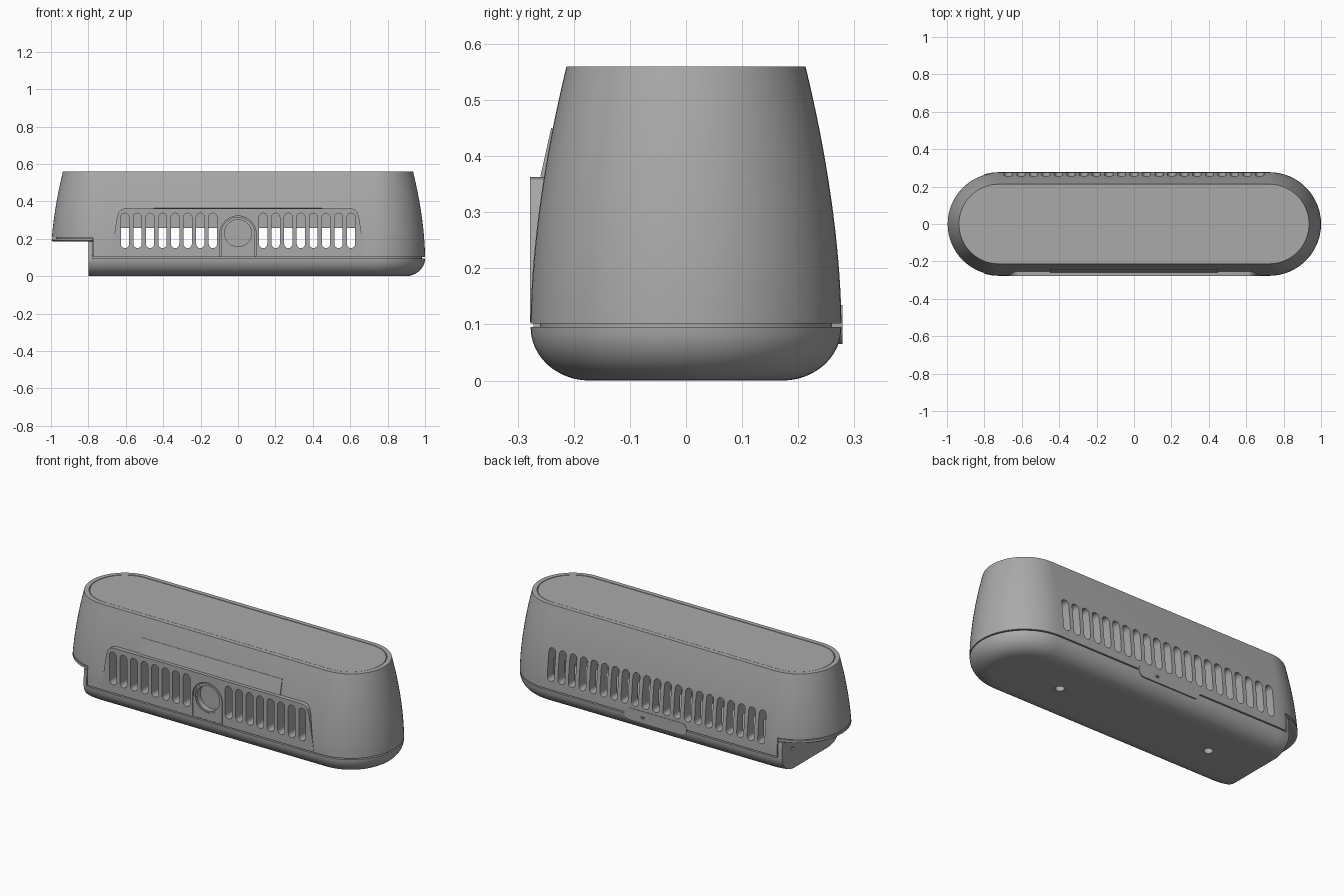
import bpy, bmesh, math
from mathutils import Matrix

if "Cube" in bpy.data.objects:
    bpy.data.objects.remove(bpy.data.objects["Cube"], do_unlink=True)

grey = bpy.data.materials.new("mid grey plastic")
grey.use_nodes = True
COLOUR = (0.4, 0.4, 0.4, 1)
grey.diffuse_color = COLOUR
grey.node_tree.nodes["Principled BSDF"].inputs["Base Color"].default_value = COLOUR

SPAN = 0.723     # straight half-length of the stadium outline
CUT_X = -0.8     # where the base is chopped off


def finish(name, bm):
    bmesh.ops.recalc_face_normals(bm, faces=bm.faces)
    mesh = bpy.data.meshes.new(name)
    bm.to_mesh(mesh)
    bm.free()
    mesh.materials.append(grey)
    ob = bpy.data.objects.new(name, mesh)
    bpy.context.collection.objects.link(ob)
    return ob


def stadium_loft(name, rings, n=32):
    """Solid from stacked stadium outlines given as (radius, height)."""
    bm = bmesh.new()
    loops = []
    for r, z in rings:
        loop = []
        for side in (1, -1):
            for i in range(n + 1):
                a = math.pi * (i / n - 0.5)
                loop.append(bm.verts.new((side * (SPAN + r * math.cos(a)),
                                          side * r * math.sin(a), z)))
        loops.append(loop)
    count = len(loops[0])
    for low, high in zip(loops, loops[1:]):
        for i in range(count):
            j = (i + 1) % count
            bm.faces.new((low[i], low[j], high[j], high[i]))
    bm.faces.new(loops[0])
    bm.faces.new(loops[-1])
    return finish(name, bm)


def add_prism(bm, outline, y0, y1):
    """Extrude an (x, z) outline along y."""
    a = [bm.verts.new((x, y0, z)) for x, z in outline]
    b = [bm.verts.new((x, y1, z)) for x, z in outline]
    bm.faces.new(a)
    bm.faces.new(b)
    for i in range(len(a)):
        j = (i + 1) % len(a)
        bm.faces.new((a[i], a[j], b[j], b[i]))


def prism(name, outlines, y0, y1):
    bm = bmesh.new()
    for outline in outlines:
        add_prism(bm, outline, y0, y1)
    return finish(name, bm)


def box(name, x0, x1, y0, y1, z0, z1):
    return prism(name, [[(x0, z0), (x1, z0), (x1, z1), (x0, z1)]], y0, y1)


def arc(cx, cz, r, start, end, n=16):
    steps = [math.radians(start + (end - start) * i / n) for i in range(n + 1)]
    return [(cx + r * math.cos(a), cz + r * math.sin(a)) for a in steps]


def circle(cx, cz, r):
    return arc(cx, cz, r, 0, 360, 48)[:-1]


def slot(cx):
    return arc(cx, 0.315, 0.022, 0, 180, 10) + arc(cx, 0.172, 0.022, 180, 360, 10)


def arch(r):
    return arc(0, 0.225, r, 0, 180, 32) + [(-r, 0.108), (r, 0.108)]


def boolean(ob, tool, operation="DIFFERENCE"):
    mod = ob.modifiers.new("cut", "BOOLEAN")
    mod.operation = operation
    mod.solver = "EXACT"
    mod.object = tool
    bpy.context.view_layer.objects.active = ob
    bpy.ops.object.modifier_apply(modifier=mod.name)
    bpy.data.objects.remove(tool, do_unlink=True)


def keep_x(ob, low, high):
    boolean(ob, box("keep", low, high, -1, 1, -1, 1), "INTERSECT")


def wall(z):
    """Outer radius of the bulging side wall."""
    t = max(0, (z - 0.1) / 0.46)
    return 0.277 - 0.064 * t ** 1.75


# Upper shell, with a shallow recess for the lid
heights = [0.102 + 0.458 * i / 16 for i in range(17)]
shell = stadium_loft("upper_shell", [(wall(z), z) for z in heights]
                     + [(0.187, 0.56), (0.187, 0.553)])
lid = stadium_loft("top_lid", [(0.184, 0.54), (0.184, 0.559)])

# Raised front grille panel
half = [(0.68, 0.104), (0.665, 0.2), (0.648, 0.31), (0.638, 0.342),
        (0.622, 0.358), (0.6, 0.363)]
panel_outline = half + [(-x, z) for x, z in reversed(half)]
boolean(shell, prism("panel", [panel_outline], -0.278, -0.15), "UNION")

# Step at the chopped end, inner cavity, vents and camera pocket
boolean(shell, box("step", -1.2, -0.772, -1, 1, 0, 0.207))
boolean(shell, box("cavity", -0.7, 0.7, -0.215, 0.215, 0.13, 0.257))
PITCH = 0.0672
front_slots = [slot(s * PITCH * i) for i in range(2, 10) for s in (-1, 1)]
boolean(shell, prism("front_vents", front_slots, -0.3, -0.2))
back_slots = [slot(PITCH * i) for i in range(-10, 11)]
boolean(shell, prism("back_vents", back_slots, 0.2, 0.3))
boolean(shell, prism("arch_pocket", [arch(0.097)], -0.3, -0.268))
boolean(shell, prism("camera_pocket", [circle(0, 0.23, 0.078)], -0.3, -0.23))

# Camera surround and lens
surround = prism("camera_surround", [arch(0.092)], -0.277, -0.262)
boolean(surround, prism("hole", [circle(0, 0.23, 0.08)], -0.3, -0.2))
ring = prism("camera_ring", [circle(0, 0.23, 0.08)], -0.272, -0.225)
boolean(ring, prism("hole", [circle(0, 0.23, 0.072)], -0.3, -0.24))

# Thin leaning plate above the grille
bm = bmesh.new()
bmesh.ops.create_cube(bm, size=1, matrix=Matrix.Translation((0, -0.2455, 0.406))
                      @ Matrix.Rotation(math.radians(-12.5), 4, "X")
                      @ Matrix.Diagonal((0.9, 0.009, 0.088, 1)))
plate = finish("brow_plate", bm)

# Rounded base with a recessed seam on top
curve = [(0.172 + 0.105 * math.sin(a), 0.095 - 0.095 * math.cos(a))
         for a in [math.pi / 2 * i / 12 for i in range(13)]]
base = stadium_loft("base_tray", curve + [(0.26, 0.095), (0.26, 0.11)])
keep_x(base, CUT_X, 2)
bm = bmesh.new()
for x in (-0.49, 0.49):
    bmesh.ops.create_cone(bm, cap_ends=True, segments=24, radius1=0.024, radius2=0.024,
                          depth=0.08, matrix=Matrix.Translation((x, 0, 0)))
boolean(base, finish("screw_holes", bm))

# Upright wall closing the chopped end, with a cable hole
end_wall = stadium_loft("end_wall", [(wall(z), z) for z in (0.09, 0.13, 0.16, 0.186)])
keep_x(end_wall, CUT_X, -0.777)
bm = bmesh.new()
bmesh.ops.create_cone(bm, cap_ends=True, segments=24, radius1=0.015, radius2=0.015, depth=0.03,
                      matrix=Matrix.Translation((CUT_X, 0.17, 0.11))
                      @ Matrix.Rotation(math.pi / 2, 4, "Y"))
boolean(end_wall, finish("cable_hole", bm))
backing = stadium_loft("end_wall_backing", [(0.25, 0.09), (0.25, 0.2)])
keep_x(backing, -0.785, -0.76)

# Cover under the overhang, with a recessed seam
cover = stadium_loft("overhang_cover", [(wall(0.185) - 0.008, 0.185), (wall(0.19), 0.19),
                                        (wall(0.202), 0.202), (0.25, 0.202), (0.25, 0.215)])
keep_x(cover, -1.2, -0.775)

# Pill-shaped port cover on the back, with a pin hole
pill = arc(0.165, 0.1, 0.035, -90, 90) + arc(-0.165, 0.1, 0.035, 90, 270)
port = prism("port_cover", [pill], 0.24, 0.279)
boolean(port, prism("pin_hole", [circle(0.08, 0.1, 0.011)], 0.26, 0.3))

# Smooth the curved surfaces, keep edges crisp
bpy.ops.object.select_all(action="DESELECT")
for ob in (shell, lid, surround, ring, plate, base, end_wall, backing, cover, port):
    ob.select_set(True)
bpy.context.view_layer.objects.active = shell
bpy.ops.object.shade_smooth_by_angle(angle=math.radians(25))
